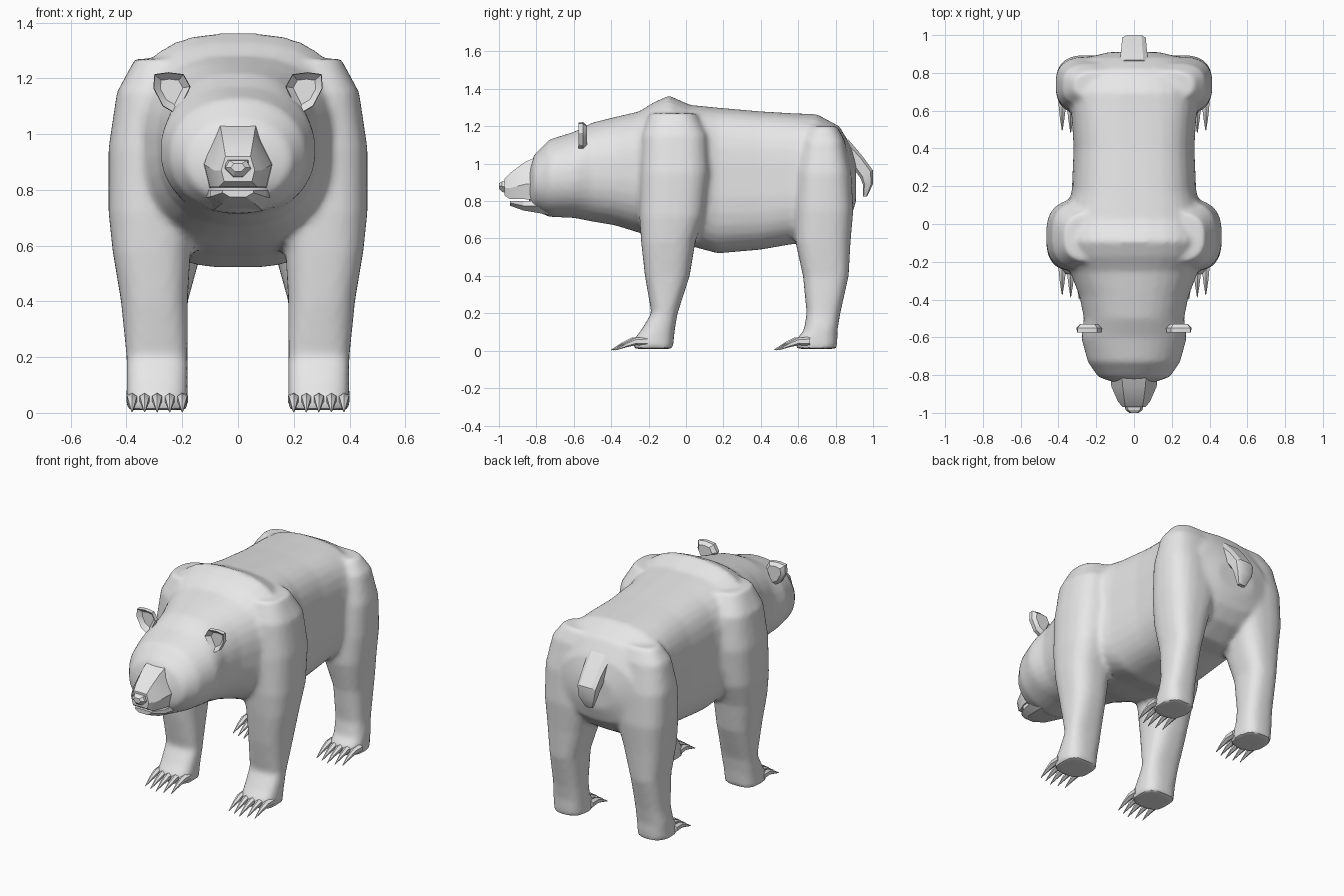
import bpy, bmesh
from math import cos, sin, pi, copysign
from mathutils import Vector

if "Cube" in bpy.data.objects:
    bpy.data.objects.remove(bpy.data.objects["Cube"])

grey = bpy.data.materials.new("light grey")
grey.use_nodes = True
colour = (0.8, 0.8, 0.8, 1)
grey.diffuse_color = colour
grey.node_tree.nodes["Principled BSDF"].inputs["Base Color"].default_value = colour

X, Y, Z = Vector((1, 0, 0)), Vector((0, 1, 0)), Vector((0, 0, 1))


def power(t, e):
    return copysign(abs(t) ** (2 / e), t)


def ring(centre, u, v, sides, e=2):
    """Superellipse ring around a centre, spanned by two half axes."""
    pts = []
    for i in range(sides):
        a = 2 * pi * (i + 0.5) / sides
        pts.append(Vector(centre) + u * power(cos(a), e) + v * power(sin(a), e))
    return pts


def loft(bm, rings):
    """Closed skin through a list of equal rings."""
    new = [[bm.verts.new(p) for p in r] for r in rings]
    n = len(new[0])
    faces = [bm.faces.new((a[i], a[(i + 1) % n], b[(i + 1) % n], b[i]))
             for a, b in zip(new, new[1:]) for i in range(n)]
    faces += [bm.faces.new(new[0]), bm.faces.new(new[-1])]
    bmesh.ops.recalc_face_normals(bm, faces=faces)


def mirror(bm):
    """Copy everything to the other side of x = 0."""
    copy = bmesh.ops.duplicate(bm, geom=bm.verts[:] + bm.edges[:] + bm.faces[:])["geom"]
    for v in copy:
        if isinstance(v, bmesh.types.BMVert):
            v.co.x *= -1
    bmesh.ops.reverse_faces(bm, faces=[f for f in copy if isinstance(f, bmesh.types.BMFace)])


def finish(name, bm, angle=0.6, blend=False):
    mesh = bpy.data.meshes.new(name)
    bm.to_mesh(mesh)
    bm.free()
    mesh.materials.append(grey)
    ob = bpy.data.objects.new(name, mesh)
    bpy.context.collection.objects.link(ob)
    bpy.ops.object.select_all(action="DESELECT")
    ob.select_set(True)
    bpy.context.view_layer.objects.active = ob
    if blend:
        # Fuse the overlapping volumes into one skin
        fuse = ob.modifiers.new("fuse", "REMESH")
        fuse.mode, fuse.voxel_size = "VOXEL", 0.016
        soft = ob.modifiers.new("soften", "SMOOTH")
        soft.factor, soft.iterations = 0.5, 4
        for m in ("fuse", "soften"):
            bpy.ops.object.modifier_apply(modifier=m)
    bpy.ops.object.shade_smooth_by_angle(angle=angle)
    return ob


# Legs: height, inner x, outer x, front y, back y
front_leg = [
    (0.01, 0.18, 0.40, -0.28, -0.07), (0.06, 0.18, 0.40, -0.28, -0.065),
    (0.11, 0.18, 0.40, -0.24, -0.06), (0.2, 0.18, 0.40, -0.185, -0.045),
    (0.4, 0.18, 0.42, -0.22, 0.02), (0.58, 0.17, 0.45, -0.24, 0.05),
    (0.72, 0.14, 0.465, -0.25, 0.1), (0.95, 0.1, 0.465, -0.25, 0.13),
    (1.15, 0.08, 0.435, -0.24, 0.12), (1.27, 0.05, 0.37, -0.2, 0.06)]
hind_leg = [
    (0.01, 0.19, 0.39, 0.59, 0.805), (0.06, 0.19, 0.39, 0.59, 0.81),
    (0.11, 0.19, 0.39, 0.63, 0.81), (0.2, 0.19, 0.38, 0.645, 0.825),
    (0.4, 0.18, 0.38, 0.625, 0.87), (0.58, 0.13, 0.40, 0.585, 0.88),
    (0.75, 0.08, 0.415, 0.58, 0.895), (0.95, 0.05, 0.415, 0.59, 0.885),
    (1.12, 0.04, 0.38, 0.62, 0.85), (1.2, 0.04, 0.32, 0.66, 0.81)]

bm = bmesh.new()
for leg in (front_leg, hind_leg):
    loft(bm, [ring(((a + b) / 2, (f + k) / 2, z), X * (b - a) / 2, Y * (k - f) / 2, 24, 2.7)
              for z, a, b, f, k in leg])
mirror(bm)

# Head, neck and trunk: y, bottom, top, half width, squareness
trunk = [
    (-0.84, 0.77, 0.98, 0.1, 2), (-0.81, 0.75, 1.05, 0.19, 2),
    (-0.73, 0.715, 1.13, 0.245, 2.1), (-0.6, 0.71, 1.17, 0.28, 2.2),
    (-0.5, 0.69, 1.22, 0.265, 2.3), (-0.38, 0.67, 1.25, 0.29, 2.4),
    (-0.25, 0.63, 1.28, 0.34, 2.6), (-0.17, 0.6, 1.33, 0.38, 2.7),
    (-0.09, 0.58, 1.365, 0.40, 2.7), (0.02, 0.56, 1.315, 0.38, 2.9),
    (0.17, 0.52, 1.3, 0.33, 3.2), (0.4, 0.54, 1.28, 0.32, 3.2),
    (0.57, 0.57, 1.27, 0.33, 3.2), (0.7, 0.57, 1.265, 0.36, 2.7),
    (0.82, 0.64, 1.2, 0.33, 2.5), (0.88, 0.71, 1.1, 0.26, 2.3),
    (0.91, 0.8, 1.0, 0.13, 2)]
loft(bm, [ring((0, y, (lo + hi) / 2), X * w, Z * (hi - lo) / 2, 32, e)
          for y, lo, hi, w, e in trunk])
finish("body", bm, blend=True)


# Muzzle: six-sided profile tapering to the nose
def snout(y, low, mid, top, w_low, w_mid, w_top):
    half = [(w_low, low), (w_mid, mid), (w_top, top)]
    return [Vector((x, y, z)) for x, z in half] + \
           [Vector((-x, y, z)) for x, z in reversed(half)]


bm = bmesh.new()
loft(bm, [snout(-0.74, 0.80, 0.9, 1.06, 0.11, 0.13, 0.07),
          snout(-0.86, 0.81, 0.89, 1.01, 0.1, 0.12, 0.06),
          snout(-0.94, 0.81, 0.87, 0.95, 0.07, 0.085, 0.05),
          snout(-0.97, 0.83, 0.87, 0.92, 0.05, 0.06, 0.045)])
finish("muzzle", bm, 0.4)

bm = bmesh.new()
loft(bm, [snout(-0.95, 0.84, 0.87, 0.91, 0.02, 0.05, 0.045),
          snout(-0.985, 0.85, 0.88, 0.905, 0.015, 0.045, 0.03),
          snout(-1.0, 0.865, 0.88, 0.895, 0.01, 0.025, 0.015)])
finish("nose", bm, 0.4)

bm = bmesh.new()
loft(bm, [snout(-0.72, 0.725, 0.77, 0.8, 0.09, 0.13, 0.12),
          snout(-0.87, 0.75, 0.775, 0.8, 0.06, 0.1, 0.1),
          snout(-0.94, 0.775, 0.79, 0.8, 0.03, 0.055, 0.055)])
finish("lower_jaw", bm, 0.4)

# Eyes: almond rims with a small ball
bm = bmesh.new()
out = Vector((0.35, -0.85, 0.4)).normalized()
side = out.cross(Z).normalized() * -1
up = side.cross(out)
spot = Vector((0.125, -0.768, 1.01))
loft(bm, [ring(spot + out * d, side * 0.036 * s, up * 0.025 * s, 8)
          for d, s in ((-0.03, 1), (0.008, 1), (0.012, 0.7), (0, 0.65), (0.006, 0.3))])
mirror(bm)
finish("eyes", bm, 0.5)

# Ears: cupped leaves
bm = bmesh.new()
outline = [(0.22, 1.07), (0.17, 1.17), (0.195, 1.215), (0.25, 1.222), (0.3, 1.215),
           (0.304, 1.165), (0.27, 1.1)]
mid = Vector((0.24, 0, 1.16))


def leaf(y, s):
    return [mid + (Vector((x, 0, z)) - mid) * s + Y * y for x, z in outline]


loft(bm, [leaf(-0.53, 0.7), leaf(-0.55, 1), leaf(-0.575, 0.97), leaf(-0.55, 0.6)])
mirror(bm)
finish("ears", bm, 0.5)

# Tail: flat strip hanging from the rump
bm = bmesh.new()
for_tail = [(0.82, 1.1, 0.08, 0.05), (0.91, 1.02, 0.07, 0.035), (0.965, 0.945, 0.065, 0.035),
            (0.972, 0.89, 0.055, 0.028), (0.957, 0.825, 0.025, 0.012)]
loft(bm, [ring((0, y, z), X * w, (Y + Z * (0.6 if z > 0.93 else 0)) * t, 8, 4)
          for y, z, w, t in for_tail])
finish("tail", bm, 0.5)

# Claws: five hooked spikes on each paw
for name, toe in (("front_claws", -0.26), ("hind_claws", 0.61)):
    bm = bmesh.new()
    for i in range(5):
        x = 0.2 + 0.045 * i
        y = toe + 0.012 * abs(i - 2)
        loft(bm, [ring((x, y + dy, z), X * r, Z * r, 6)
                  for dy, z, r in ((0.03, 0.05, 0.024), (-0.03, 0.05, 0.02),
                                   (-0.08, 0.032, 0.013), (-0.14, 0.004, 0.002))])
    mirror(bm)
    finish(name, bm, 0.6)
